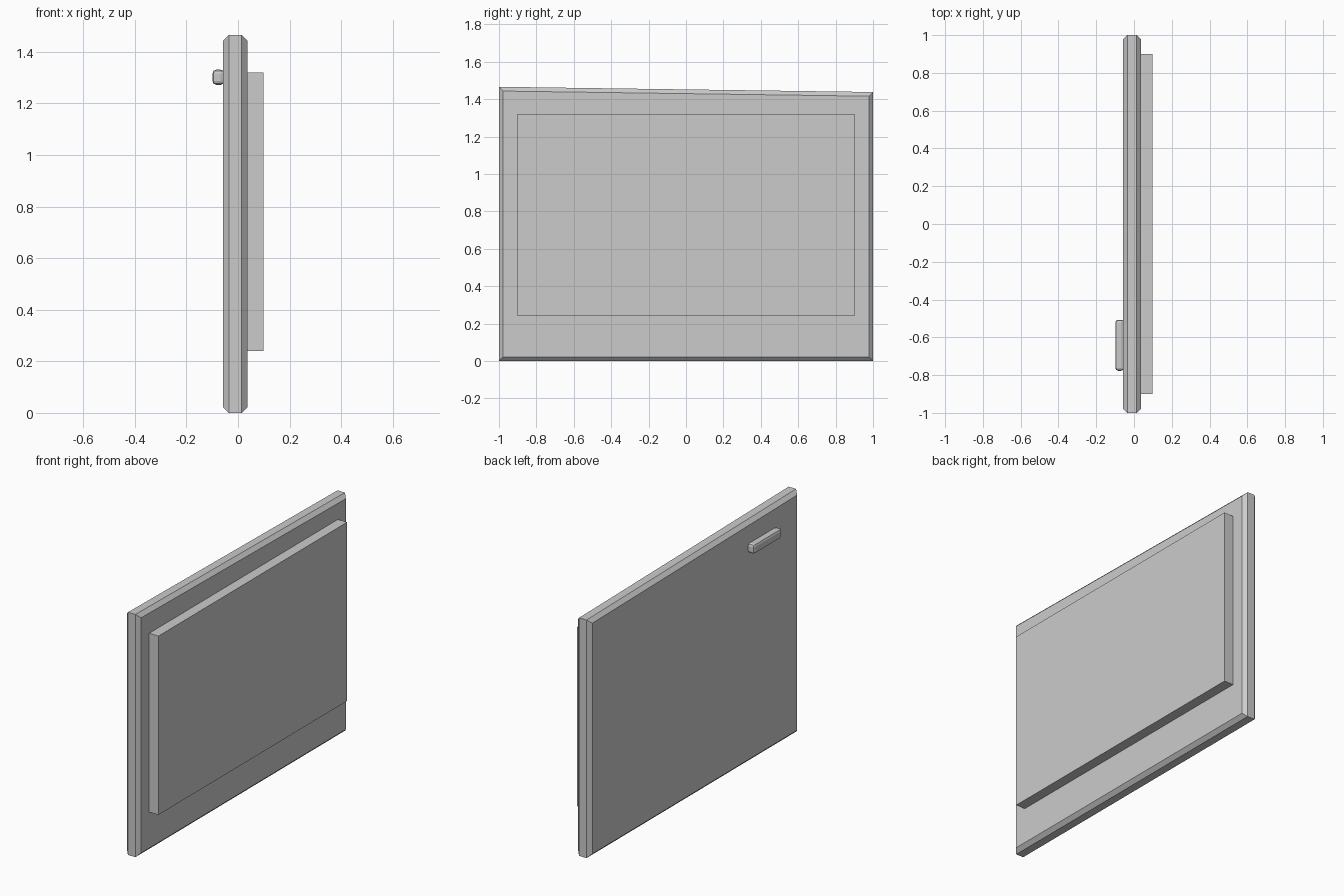
import bpy, bmesh

if "Cube" in bpy.data.objects:
    bpy.data.objects.remove(bpy.data.objects["Cube"])


def make_part(name, lo, hi, bevel=0.0, segments=1, rim_only=False, drop=0.0):
    """Box between two corners; drop lowers the top at the +y end."""
    bm = bmesh.new()
    bmesh.ops.create_cube(bm, size=1)
    for v in bm.verts:
        high_end = v.co.y > 0 and v.co.z > 0
        v.co = [hi[i] if v.co[i] > 0 else lo[i] for i in range(3)]
        if high_end:
            v.co.z -= drop
    if bevel:
        # rim_only leaves the short corner edges along x sharp
        edges = [e for e in bm.edges if not rim_only
                 or abs(e.verts[0].co.x - e.verts[1].co.x) < 1e-5]
        bmesh.ops.bevel(bm, geom=edges, offset=bevel, segments=segments,
                        profile=0.5, affect='EDGES', clamp_overlap=True)
    bmesh.ops.recalc_face_normals(bm, faces=bm.faces)
    mesh = bpy.data.meshes.new(name)
    bm.to_mesh(mesh)
    bm.free()
    obj = bpy.data.objects.new(name, mesh)
    bpy.context.collection.objects.link(obj)
    return obj


# Main slab with chamfered rims and a slightly sloping top
make_part("door_slab", (-0.058, -1, 0), (0.037, 1, 1.466),
          bevel=0.0225, rim_only=True, drop=0.028)

# Raised panel on the inner side
make_part("raised_panel", (0.03, -0.9, 0.24), (0.099, 0.9, 1.32))

# Small rounded handle on the outer side
make_part("handle", (-0.099, -0.777, 1.272), (-0.053, -0.507, 1.331),
          bevel=0.015, segments=2)
